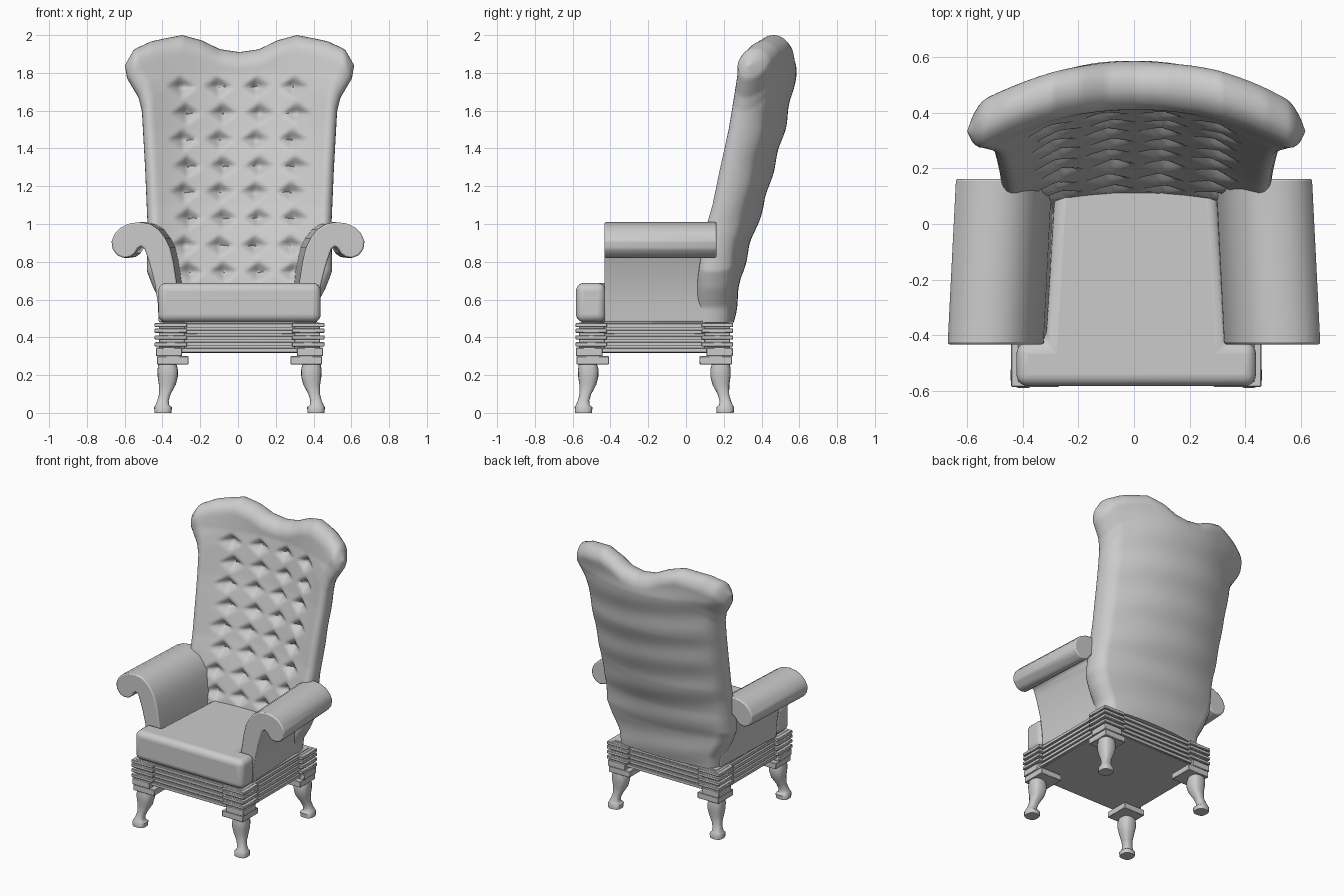
import bpy, bmesh, math
from mathutils import Vector

if "Cube" in bpy.data.objects:
    bpy.data.objects.remove(bpy.data.objects["Cube"])

CX, CY = 0.008, -0.1675      # centre of the base frame


def finish(name, bm, bevel=0, segs=2, angle=35):
    bmesh.ops.recalc_face_normals(bm, faces=bm.faces)
    me = bpy.data.meshes.new(name)
    bm.to_mesh(me)
    bm.free()
    ob = bpy.data.objects.new(name, me)
    bpy.context.collection.objects.link(ob)
    if bevel:
        m = ob.modifiers.new("bevel", 'BEVEL')
        m.width, m.segments, m.limit_method = bevel, segs, 'ANGLE'
    bpy.ops.object.select_all(action='DESELECT')
    ob.select_set(True)
    bpy.context.view_layer.objects.active = ob
    bpy.ops.object.shade_smooth_by_angle(angle=math.radians(angle))
    return ob


def add_box(bm, a, b):
    vs = bmesh.ops.create_cube(bm, size=1)["verts"]
    for v in vs:
        v.co = Vector([(p + q) / 2 + c * abs(q - p) for p, q, c in zip(a, b, v.co)])


def lerp_table(t, x):
    for (x0, y0), (x1, y1) in zip(t, t[1:]):
        if x <= x1:
            return y0 + (y1 - y0) * max(0, (x - x0) / (x1 - x0))
    return t[-1][1]


def loft(bm, rings):
    rings = [[bm.verts.new(p) for p in r] for r in rings]
    n = len(rings[0])
    for a, b in zip(rings, rings[1:]):
        for i in range(n):
            bm.faces.new((a[i], a[(i + 1) % n], b[(i + 1) % n], b[i]))
    bm.faces.new(rings[0][::-1])
    bm.faces.new(rings[-1])


# Legs: cabriole loft (height, radius, outward offset), with cap and slatted corner block
LEG = [(0, .045, .02), (.03, .047, .02), (.042, .036, .024), (.065, .030, .02), (.1, .031, .01),
       (.15, .045, -.003), (.19, .053, -.005), (.23, .054, -.005), (.26, .048, -.003)]
for sx, sn in ((-1, "left"), (1, "right")):
    for sy, fn in ((-1, "front"), (1, "back")):
        bm = bmesh.new()
        rings = []
        for z, r, o in LEG:
            ring = []
            for k in range(16):
                a = 2 * math.pi * k / 16
                c, s = math.cos(a), math.sin(a)
                q = r / (abs(c) ** 3 + abs(s) ** 3) ** (1 / 3)
                ring.append((CX + sx * (.385 + o) + q * c, CY + sy * (.355 + o) + q * s, z))
            rings.append(ring)
        loft(bm, rings)
        finish(f"{fn}_{sn}_leg", bm, angle=50)

        bm = bmesh.new()

        def block(x0, x1, y0, y1, z0, z1):
            add_box(bm, (CX + sx * x0, CY + sy * y0, z0), (CX + sx * x1, CY + sy * y1, z1))
        block(.27, .437, .24, .412, .257, .30)
        block(.305, .443, .275, .415, .30, .345)
        block(.29, .425, .265, .40, .34, .478)
        for z in (.36, .397, .432, .462):
            block(.277, .449, .25, .4175, z - .008, z + .014)
        finish(f"{fn}_{sn}_corner_block", bm, .003, 1)

# Base frame with horizontal mouldings
bm = bmesh.new()
add_box(bm, (CX - .405, CY - .385, .318), (CX + .405, CY + .385, .482))
for z in (.332, .364, .396, .428, .462):
    add_box(bm, (CX - .42, CY - .397, z - .011), (CX + .42, CY + .397, z + .011))
finish("base_frame", bm, .002, 1)

# Seat cushion: T-shaped outline extruded up
bm = bmesh.new()
half = [(.43, -.582), (.43, -.425), (.325, -.425), (.29, .16)]
pts = half + [(-x, y) for x, y in half[::-1]]
f = bm.faces.new([bm.verts.new((x + CX, y, .48)) for x, y in pts])
e = bmesh.ops.extrude_face_region(bm, geom=[f])["geom"]
bmesh.ops.translate(bm, vec=(0, 0, .208), verts=[v for v in e if isinstance(v, bmesh.types.BMVert)])
finish("seat_cushion", bm, .042, 5)

# Scrolled arms: profile in x-z, swept back and slightly inward
ARM = [(.315, .48), (.325, .69), (.342, .80), (.36, .875), (.385, .925), (.42, .97), (.465, 1.0),
       (.52, 1.01), (.575, 1.003), (.62, .982), (.652, .95), (.67, .91), (.665, .868), (.64, .835),
       (.605, .82), (.57, .826), (.545, .845), (.53, .872), (.512, .882), (.495, .868),
       (.478, .82), (.46, .76), (.44, .68), (.425, .58), (.42, .48)]
for sx, sn in ((-1, "left"), (1, "right")):
    bm = bmesh.new()
    loft(bm, [[(sx * (x - d), y, z) for x, z in ARM] for d, y in ((0, -.432), (.03, .162))])
    finish(f"{sn}_arm", bm, .008, 2)

# Back rest: curved, leaning, tufted shell defined by a few profile tables
TOP = [(0, 1.91), (.17, 1.925), (.33, 1.972), (.5, 2.0), (.63, 1.985), (.77, 1.967), (.92, 1.925), (1, 1.84)]
WIDTH = [(.48, .39), (.56, .40), (.66, .455), (.75, .49), (1.0, .487), (1.3, .5), (1.6, .517),
         (1.67, .535), (1.77, .595), (1.84, .607)]
MID = [(.48, .165), (.72, .205), (.9, .255), (1.1, .325), (1.25, .365), (1.5, .435), (1.8, .497), (2, .502)]
DROP = [(.48, .04), (.72, .07), (1.0, .115), (1.5, .15), (1.83, .165), (2, .165)]
ROWS = [1.725, 1.585, 1.445, 1.305, 1.168, 1.03, .885, .745]
COLS = [-.57, -.19, .19, .57]
Z0 = .478


def width(v):
    return lerp_table(WIDTH, .48 + v * 1.36)


def roll(d, r):
    s = min(1, max(0, d / r))
    return math.sqrt(1 - (1 - s) ** 2)


def back_point(u, v, side):
    w = width(v)
    x = u * w
    top = lerp_table(TOP, abs(u))
    z = Z0 + v * (top - Z0)
    h = .088 * roll((1 - abs(u)) * w, .06) * roll((1 - v) * (top - Z0), .09)
    y = lerp_table(MID, z) - lerp_table(DROP, z) * abs(u) ** 2.1 + side * h
    if side < 0:      # diamond dimples
        dent = 0
        for i, rz in enumerate(ROWS):
            if abs(z - rz) < .08:
                for c in COLS:
                    cx = (c + (.02 if i % 2 else -.02)) * w
                    dent = max(dent, 1 - abs(x - cx) / .085 - abs(z - rz) / .062)
        y += .055 * dent ** 1.2
    else:             # soft folds on the rear
        y += .005 * math.sin(z * 26 + u * 1.5) * roll((1 - abs(u)) * w, .2) * roll(1 - v, .2)
    return Vector((x + CX, y, z))


us = [-1, -.997, -.988] + [i / 40 for i in range(-39, 40)] + [.988, .997, 1]
vs = [i / 110 for i in range(110)] + [.9955, .9985, 1]
bm = bmesh.new()
grids = [[[bm.verts.new(back_point(u, v, s)) for u in us] for v in vs] for s in (-1, 1)]
for g in grids:
    for r0, r1 in zip(g, g[1:]):
        for i in range(len(us) - 1):
            bm.faces.new((r0[i], r0[i + 1], r1[i + 1], r1[i]))
a, b = grids[0][0], grids[1][0]
for i in range(len(us) - 1):
    bm.faces.new((a[i], b[i], b[i + 1], a[i + 1]))
bmesh.ops.remove_doubles(bm, verts=bm.verts, dist=.0002)
finish("tufted_back", bm, angle=65)

# Tufting buttons at the bottom of each dimple
bm = bmesh.new()
for i, rz in enumerate(ROWS):
    for c in COLS:
        u = c + (.02 if i % 2 else -.02)
        v = (rz - Z0) / (lerp_table(TOP, abs(u)) - Z0)
        n = bmesh.ops.create_uvsphere(bm, u_segments=8, v_segments=6, radius=.01)["verts"]
        bmesh.ops.translate(bm, vec=back_point(u, v, -1), verts=n)
finish("tuft_buttons", bm)
